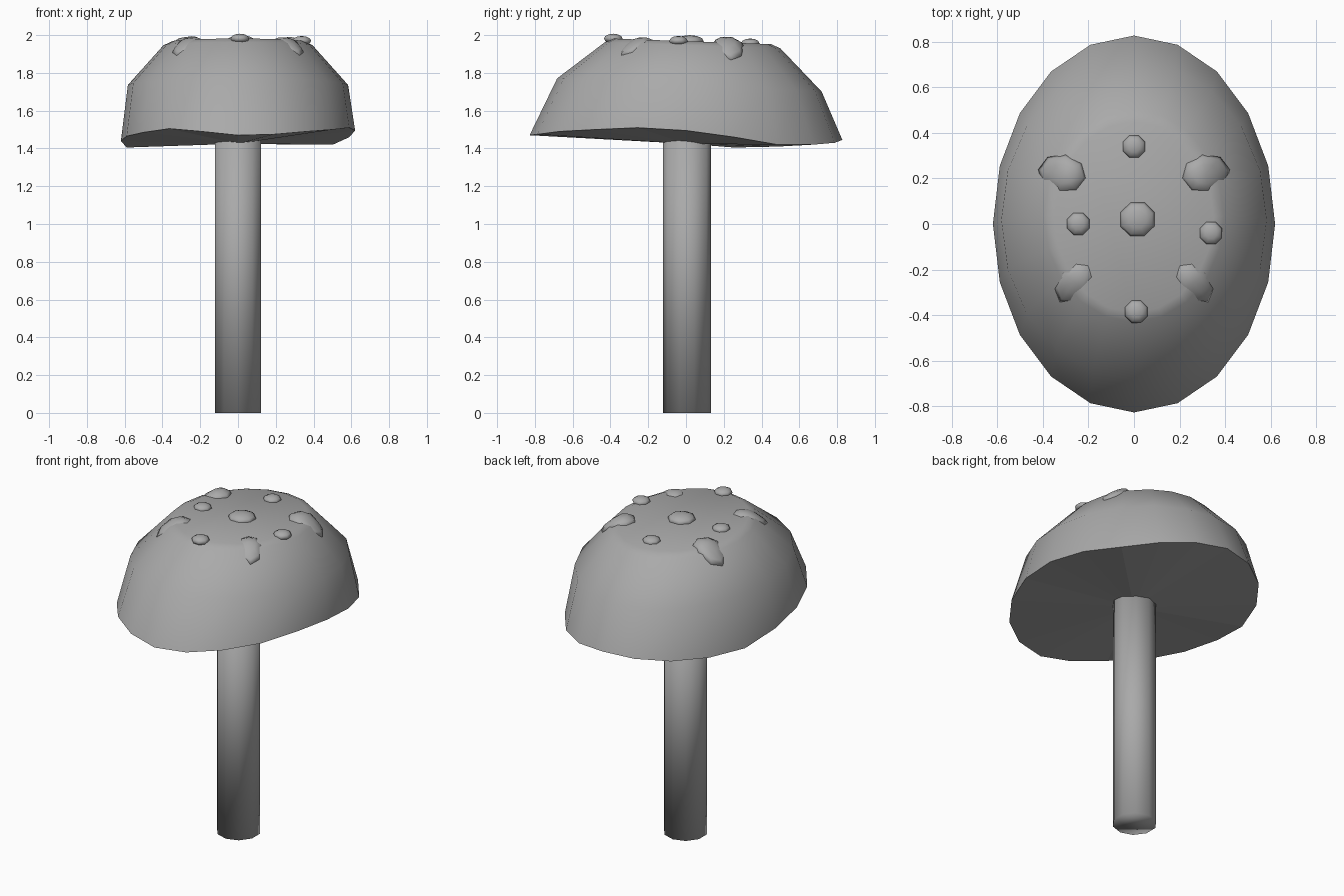
import bpy, bmesh, math
from mathutils import Matrix, Vector

if "Cube" in bpy.data.objects:
    bpy.data.objects.remove(bpy.data.objects["Cube"])

grey = bpy.data.materials.new("plain grey")
grey.diffuse_color = (0.4, 0.4, 0.4, 1)
grey.use_nodes = True
grey.node_tree.nodes["Principled BSDF"].inputs["Base Color"].default_value = grey.diffuse_color


def finish(name, bm):
    bmesh.ops.recalc_face_normals(bm, faces=bm.faces)
    mesh = bpy.data.meshes.new(name)
    bm.to_mesh(mesh)
    bm.free()
    obj = bpy.data.objects.new(name, mesh)
    bpy.context.collection.objects.link(obj)
    mesh.materials.append(grey)
    return obj


# Stem: ten-sided column
bm = bmesh.new()
bmesh.ops.create_cone(bm, cap_ends=True, segments=10, radius1=0.127, radius2=0.127,
                      depth=1.5, matrix=Matrix.Translation((0, 0.005, 0.75)))
for f in bm.faces:
    f.smooth = True
finish("stem", bm)

# Cap: oval rings rising from a wavy rim to a flat, slightly tilted top
SIDES = 20
RIM = [1.495, 1.46, 1.42, 1.42, 1.43, 1.445, 1.435, 1.42, 1.41, 1.405,
       1.44, 1.465, 1.485, 1.505, 1.49, 1.47, 1.475, 1.49, 1.50, 1.51]
# half width, half length, y centre, height, tilt along y
RINGS = [(0.62, 0.828, 0, None, 0),
         (0.583, 0.70, 0.018, 1.737, -0.05),
         (0.395, 0.465, 0.035, 1.947, -0.035),
         (0.35, 0.42, 0.03, 1.968, -0.035)]
bm = bmesh.new()
loops = []
for rx, ry, cy, z, tilt in RINGS:
    loop = []
    for i in range(SIDES):
        a = math.tau * i / SIDES
        y = cy + ry * math.sin(a)
        loop.append(bm.verts.new((rx * math.cos(a), y, RIM[i] if z is None else z + tilt * y)))
    loops.append(loop)
for low, high in zip(loops, loops[1:]):
    for i in range(SIDES):
        j = (i + 1) % SIDES
        bm.faces.new((low[i], low[j], high[j], high[i])).smooth = True
bm.faces.new(loops[-1]).smooth = True
# Underside fans in to a low centre
centre = bm.verts.new((0, 0, 1.425))
for i in range(SIDES):
    bm.faces.new((loops[0][(i + 1) % SIDES], loops[0][i], centre))
for v in loops[0]:
    for e in v.link_edges:
        if e.other_vert(v) in loops[0]:
            e.smooth = False
finish("cap", bm)


# Spots: flattened balls, the large ones folded over the shoulder of the cap
def spot(name, x, y, z, length, width, height, heading=0, fold=0):
    bm = bmesh.new()
    bmesh.ops.create_uvsphere(bm, u_segments=8, v_segments=6, radius=1)
    for v in bm.verts:
        v.co = Vector((v.co.x * length, v.co.y * width, v.co.z * height))
        v.co.z -= fold * max(0, v.co.x + 0.02)
    place = Matrix.Translation((x, y, z)) @ Matrix.Rotation(math.radians(heading), 4, 'Z')
    bmesh.ops.transform(bm, matrix=place, verts=bm.verts)
    for f in bm.faces:
        f.smooth = True
    finish(name, bm)


spot("centre_spot", 0.015, 0.02, 1.967, 0.082, 0.08, 0.033, 22.5)
for k, (x, y) in enumerate([(0, 0.34), (-0.245, 0), (0.338, -0.04), (0.01, -0.385)]):
    spot("small_spot_%d" % (k + 1), x, y, 1.968 - 0.035 * y, 0.053, 0.053, 0.026, 22.5)
for side, label in ((-1, "left"), (1, "right")):
    spot("back_spot_" + label, side * 0.315, 0.22, 1.955, 0.108, 0.087, 0.04,
         10 if side > 0 else 170, 0.65)
    spot("front_spot_" + label, side * 0.26, -0.257, 1.957, 0.108, 0.074, 0.036,
         -52 if side > 0 else -128, 0.5)
